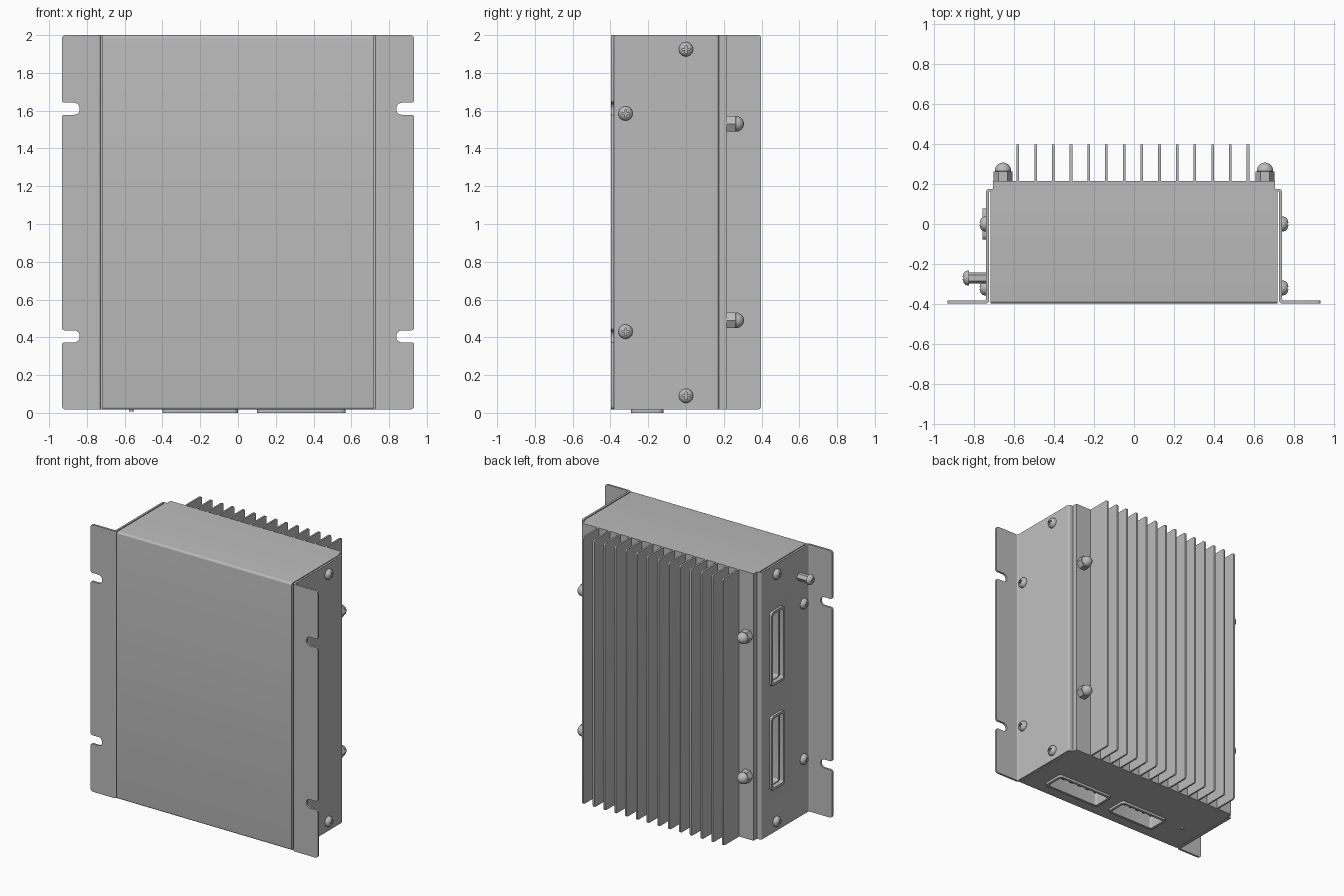
import bpy, bmesh, math
from mathutils import Vector

if "Cube" in bpy.data.objects:
    bpy.data.objects.remove(bpy.data.objects["Cube"], do_unlink=True)

# Single painted metal colour
grey = bpy.data.materials.new("light grey metal")
grey.use_nodes = True
grey.diffuse_color = (0.5, 0.5, 0.5, 1)
grey.node_tree.nodes["Principled BSDF"].inputs["Base Color"].default_value = (0.5, 0.5, 0.5, 1)
parts = []
X, Y, Z = 0, 1, 2


def finish(name, bm):
    bmesh.ops.recalc_face_normals(bm, faces=bm.faces)
    mesh = bpy.data.meshes.new(name)
    bm.to_mesh(mesh)
    bm.free()
    mesh.materials.append(grey)
    obj = bpy.data.objects.new(name, mesh)
    bpy.context.collection.objects.link(obj)
    parts.append(obj)
    return obj


def fillet(corners, steps=5):
    """Turn (u, v[, radius]) corners into an outline with round corners."""
    out = []
    for i, c in enumerate(corners):
        p = Vector(c[:2])
        if len(c) < 3:
            out.append(p)
            continue
        a = (Vector(corners[i - 1][:2]) - p).normalized()
        b = (Vector(corners[(i + 1) % len(corners)][:2]) - p).normalized()
        half = a.angle(b) / 2
        d, w = c[2] / math.tan(half), math.sin(half)
        for k in range(steps + 1):
            t = k / steps
            m = 2 * w * t * (1 - t)
            total = (1 - t) ** 2 + m + t * t
            out.append(p + (a * (1 - t) ** 2 + b * t * t) * d / total)
    return out


def prism(name, corners, axis, lo, hi):
    """Extrude a filleted outline along an axis."""
    bm = bmesh.new()

    def ring(w):
        verts = []
        for p in fillet(corners):
            co = [p.x, p.y]
            co.insert(axis, w)
            verts.append(bm.verts.new(co))
        return verts
    low, high = ring(lo), ring(hi)
    bm.faces.new(low)
    bm.faces.new(high)
    n = len(low)
    for i in range(n):
        j = (i + 1) % n
        bm.faces.new((low[i], low[j], high[j], high[i]))
    return finish(name, bm)


def rect(u, v, hu, hv, r=None):
    tail = (r,) if r else ()
    return [(u + su * hu, v + sv * hv) + tail
            for su, sv in ((-1, -1), (1, -1), (1, 1), (-1, 1))]


def lathe(name, profile, steps=24):
    bm = bmesh.new()
    vs = [bm.verts.new((r, 0, h)) for r, h in profile]
    es = [bm.edges.new(pair) for pair in zip(vs, vs[1:])]
    bmesh.ops.spin(bm, geom=vs + es, cent=(0, 0, 0), axis=(0, 0, 1),
                   angle=math.tau, steps=steps)
    bmesh.ops.remove_doubles(bm, verts=bm.verts, dist=0.0001)
    return finish(name, bm)


def cut(target, cutter):
    mod = target.modifiers.new("cut", "BOOLEAN")
    mod.operation, mod.solver, mod.object = "DIFFERENCE", "EXACT", cutter
    dg = bpy.context.evaluated_depsgraph_get()
    mesh = bpy.data.meshes.new_from_object(target.evaluated_get(dg))
    target.modifiers.clear()
    target.data = mesh


def discard(obj):
    parts.remove(obj)
    bpy.data.objects.remove(obj, do_unlink=True)


def place(source, name, loc, rot):
    obj = source.copy()
    obj.data = source.data.copy()
    obj.name, obj.location, obj.rotation_euler = name, loc, rot
    bpy.context.collection.objects.link(obj)
    parts.append(obj)


# Folded case and heat sink
bottom, top, front = 0.018, 2.0, -0.397
case = prism("case", [(front, bottom, 0.015), (0.17, bottom), (0.17, top),
                      (front, top, 0.015)], X, -0.718, 0.718)
prism("heat_sink_base", rect(0, 0.19, 0.705, 0.025), Z, bottom, top)
fin = prism("heat_sink_fins", [(0.21, bottom), (0.397, bottom, 0.015),
                               (0.397, top, 0.015), (0.21, top)], X, -0.587, -0.574)
array = fin.modifiers.new("row", "ARRAY")
array.count = 14
array.use_relative_offset = False
array.use_constant_offset = True
array.constant_offset_displace = (0.0885, 0, 0)

# Side sheets with slotted mounting flanges
sheets = {}
for s, side in ((1, "left"), (-1, "right")):
    section = [(0.725, front, 0.015), (0.76, front), (0.76, -0.382), (0.74, -0.382, 0.008),
               (0.74, 0.175, 0.015), (0.705, 0.175), (0.705, 0.163), (0.725, 0.163)]
    sheets[s] = prism(side + "_side_sheet", [(s * c[0],) + c[1:] for c in section],
                      Z, bottom, top)
    edge = [(0.75, bottom), (0.933, bottom, 0.02)]
    for z in (0.405, 1.61):
        edge += [(0.933, z - 0.032, 0.015), (0.838, z - 0.032, 0.03),
                 (0.838, z + 0.032, 0.03), (0.933, z + 0.032, 0.015)]
    edge += [(0.933, top, 0.02), (0.75, top)]
    prism(side + "_mounting_flange", [(s * c[0],) + c[1:] for c in edge],
          Y, front, -0.382)


# Connector sockets: raised frame, pocket, dividers and pins
def socket(name, axis, u, v, hu, hv, outer, face, targets):
    rim = 0.018
    deep = 1 if outer < face else -1
    frame = prism(name + "_frame", rect(u, v, hu, hv, 0.025), axis,
                  outer, face + deep * 0.002)
    cutter = prism(name + "_cutter", rect(u, v, hu - rim, hv - rim, 0.015), axis,
                   outer - deep * 0.05, face + deep * 0.15)
    for target in targets + [frame]:
        cut(target, cutter)
    discard(cutter)
    floor, mid = face + deep * 0.152, face + deep * 0.06
    count, long_u = 6, hu > hv
    length = max(hu, hv) - rim
    for k in range(count):
        off = length * (2 * (k + 0.5) / count - 1)
        cu, cv = (u + off, v) if long_u else (u, v + off)
        for q in (-0.4, 0.4):
            pu, pv = (cu, cv + q * hv) if long_u else (cu + q * hu, cv)
            prism(name + "_pin", rect(pu, pv, 0.009, 0.009), axis, floor, mid)
        if k:
            shift = off - length / count
            du, dv = (u + shift, v) if long_u else (u, v + shift)
            wu, wv = (0.004, hv - rim) if long_u else (hu - rim, 0.004)
            prism(name + "_divider", rect(du, dv, wu, wv), axis,
                  floor, face + deep * 0.08)


for z in (0.62, 1.395):
    socket("side_socket", X, 0, z, 0.078, 0.275, -0.758, -0.74, [case, sheets[-1]])
for x, half in ((-0.2, 0.2), (0.335, 0.235)):
    socket("bottom_socket", Z, x, -0.205, half, 0.085, 0.0, bottom, [case])
prism("indicator_lamp", rect(-0.565, -0.15, 0.012, 0.012, 0.0119), Z, 0.008, 0.03)

# Domed screws with cross recess
screw = lathe("screw", [(0, 0), (0.038, 0), (0.038, 0.006), (0.034, 0.018),
                        (0.025, 0.027), (0.013, 0.032), (0, 0.033)])
for hu, hv in ((0.02, 0.004), (0.004, 0.02)):
    slot = prism("slot_cutter", rect(0, 0, hu, hv), Z, 0.018, 0.06)
    cut(screw, slot)
    discard(slot)
for s in (1, -1):
    for y, z in ((0, 1.925), (0, 0.09), (-0.32, 1.585), (-0.32, 0.43)):
        place(screw, "side_screw", (s * 0.739, y, z), (0, s * math.pi / 2, 0))

# Earth terminal on the right side
hexagon = [(math.cos(k * math.pi / 3), math.sin(k * math.pi / 3)) for k in range(6)]
prism("terminal_post", [(-0.27 + 0.028 * a, 1.805 + 0.028 * b) for a, b in hexagon],
      X, -0.83, -0.735)
place(screw, "terminal_screw", (-0.824, -0.27, 1.805), (0, -math.pi / 2, 0))
discard(screw)

# Domed cap nuts on the heat sink
dome = [(0, 0)] + [(0.041 * math.cos(t * math.pi / 12), 0.05 + 0.042 * math.sin(t * math.pi / 12))
                   for t in range(7)]
cap = lathe("cap", dome)
for x in (-0.655, 0.655):
    for z in (0.49, 1.53):
        prism("cap_nut", [(x + 0.047 * a, z + 0.047 * b) for a, b in hexagon], Y, 0.213, 0.262)
        place(cap, "nut_dome", (x, 0.215, z), (-math.pi / 2, 0, 0))
discard(cap)

# Smooth round parts, keep folds sharp
bpy.ops.object.select_all(action="DESELECT")
for obj in parts:
    obj.select_set(True)
bpy.context.view_layer.objects.active = parts[0]
bpy.ops.object.shade_smooth_by_angle(angle=math.radians(30))
